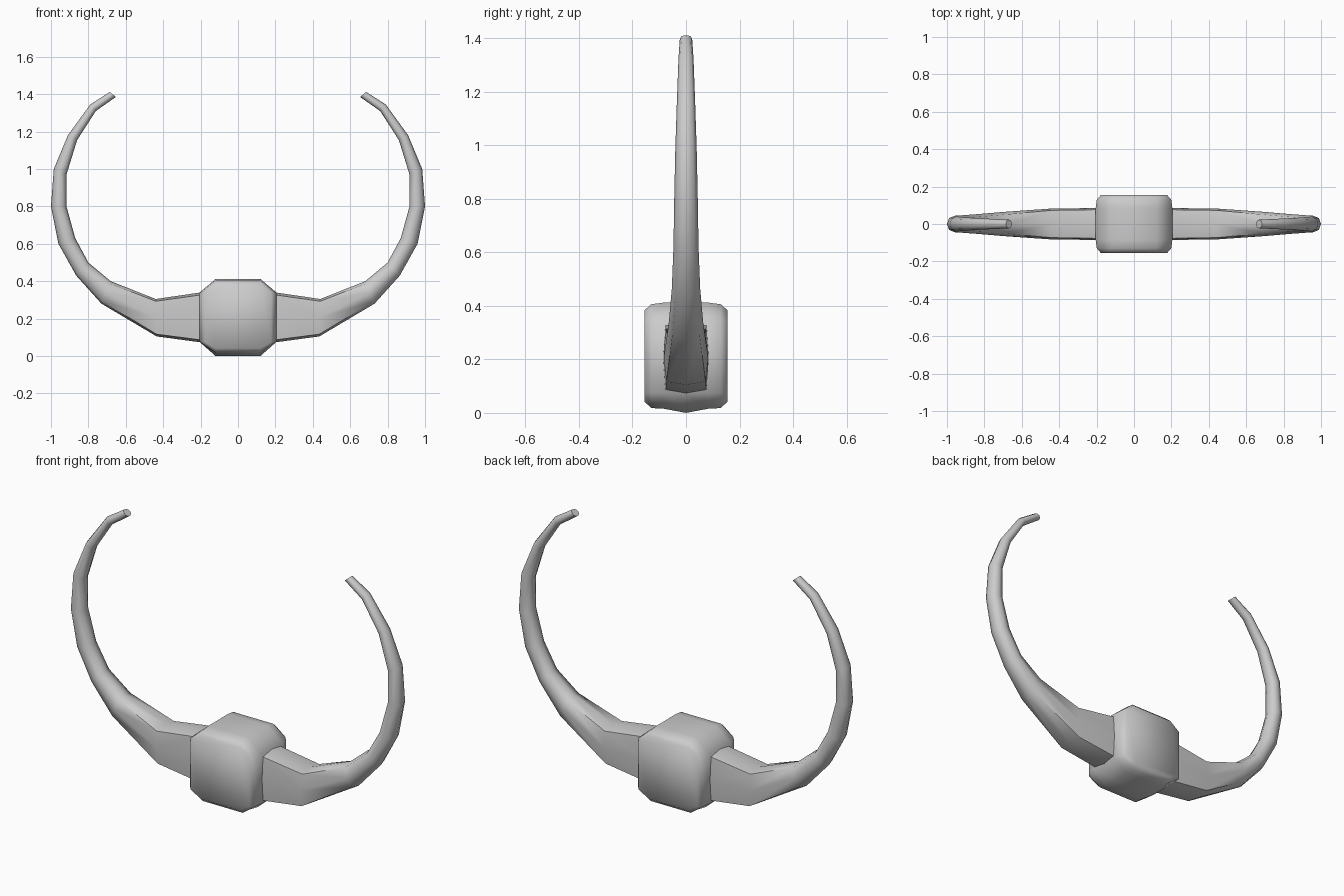
import bpy
from mathutils import Vector

if "Cube" in bpy.data.objects:
    bpy.data.objects.remove(bpy.data.objects["Cube"])


def loft(name, rings):
    """Skin a list of equal-length rings and cap both ends."""
    n = len(rings[0])
    verts = [p for r in rings for p in r]
    faces = [(i * n + j, i * n + (j + 1) % n, (i + 1) * n + (j + 1) % n, (i + 1) * n + j)
             for i in range(len(rings) - 1) for j in range(n)]
    faces += [tuple(range(n))[::-1], tuple(range(len(verts) - n, len(verts)))]
    me = bpy.data.meshes.new(name)
    me.from_pydata(verts, [], faces)
    ob = bpy.data.objects.new(name, me)
    bpy.context.collection.objects.link(ob)
    bpy.context.view_layer.objects.active = ob
    ob.select_set(True)
    bpy.ops.object.mode_set(mode='EDIT')
    bpy.ops.mesh.select_all(action='SELECT')
    bpy.ops.mesh.normals_make_consistent(inside=False)
    bpy.ops.object.mode_set(mode='OBJECT')
    bpy.ops.object.shade_smooth_by_angle(angle=1.05)
    ob.select_set(False)
    return ob


# Central block: octagonal section lofted front to back, slight keel below
def block_ring(y, inset, bottom):
    x1, x2, top = 0.205 - inset, 0.12, 0.412 - inset
    half = [(x2, top), (x1, 0.34), (x1, 0.075), (x2, bottom)]
    pts = half + [(-x, z) for x, z in reversed(half)]
    return [(x, y, z) for x, z in pts]


loft("centre_block", [block_ring(y, i, b) for y, i, b in (
    (-0.155, 0.028, 0.042), (-0.13, 0.006, 0.018), (-0.085, 0, 0.016), (0, 0, 0.0),
    (0.085, 0, 0.016), (0.13, 0.006, 0.018), (0.155, 0.028, 0.042))])

# Horns: outer x, z, inner x, z, half depth, corner fullness
stations = [
    (0.00, 0.07, 0.00, 0.34, 0.085, 0.90),
    (0.19, 0.072, 0.20, 0.34, 0.085, 0.90),
    (0.435, 0.105, 0.44, 0.305, 0.083, 0.88),
    (0.73, 0.28, 0.68, 0.40, 0.064, 0.80),
    (0.865, 0.43, 0.80, 0.50, 0.053, 0.76),
    (0.96, 0.60, 0.87, 0.63, 0.047, 0.74),
    (1.00, 0.80, 0.917, 0.80, 0.044, 0.72),
    (0.985, 1.00, 0.917, 0.97, 0.040, 0.72),
    (0.91, 1.18, 0.86, 1.155, 0.034, 0.72),
    (0.79, 1.345, 0.76, 1.31, 0.028, 0.72),
    (0.685, 1.412, 0.653, 1.385, 0.023, 0.72),
]


def horn_ring(side, ox, oz, ix, iz, w, k):
    mid = Vector(((ox + ix) / 2, 0, (oz + iz) / 2))
    u = Vector(((ox - ix) / 2, 0, (oz - iz) / 2))
    v = Vector((0, w, 0))
    ring = [(1, 0), (k, k), (0, 1), (-k, k), (-1, 0), (-k, -k), (0, -1), (k, -k)]
    pts = [mid + u * a + v * b for a, b in ring]
    return [(side * p.x, p.y, p.z) for p in pts]


for side, name in ((1, "right_horn"), (-1, "left_horn")):
    loft(name, [horn_ring(side, *s) for s in stations])
